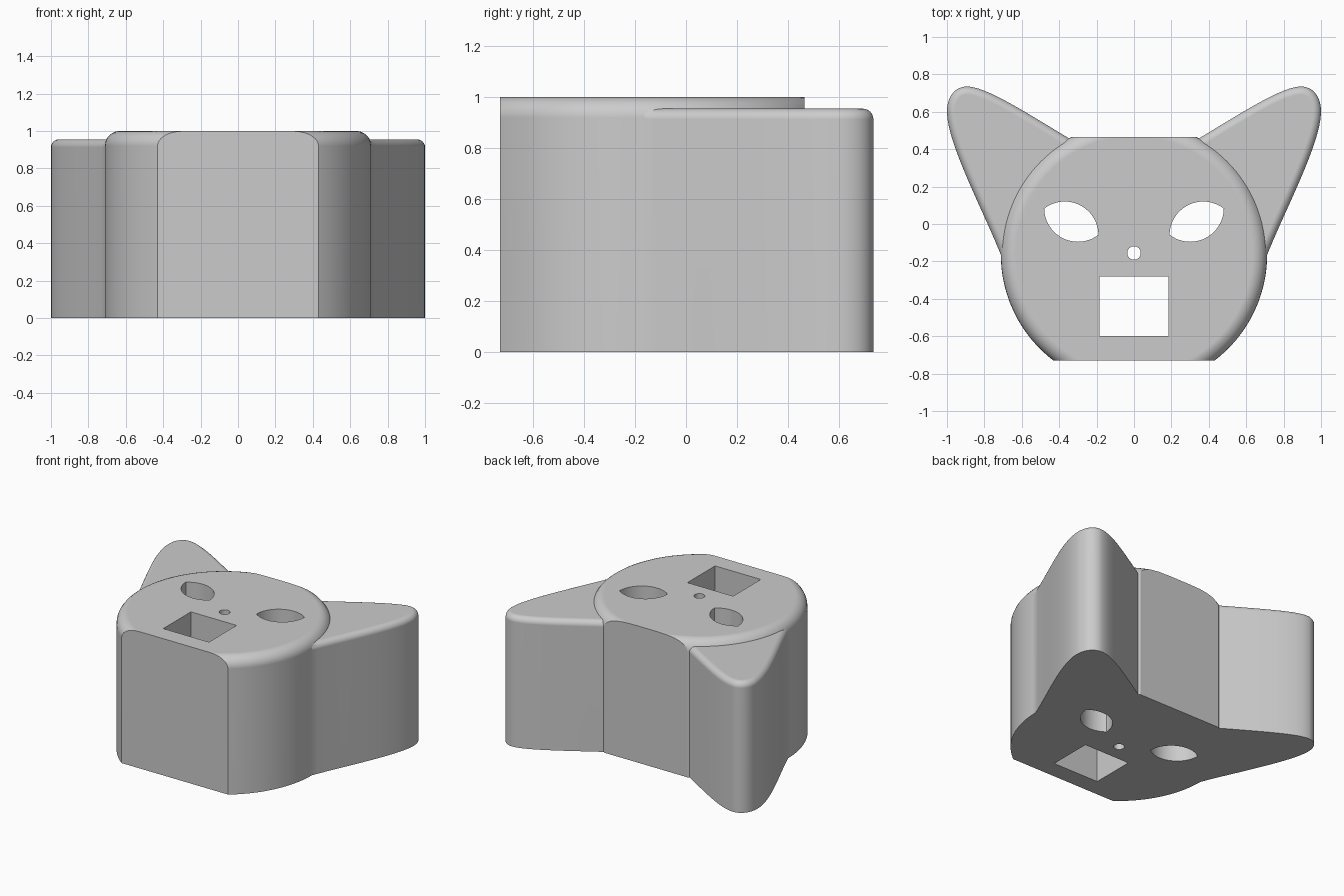
import bpy, bmesh
from math import cos, sin, radians
from mathutils import Vector
from mathutils.geometry import interpolate_bezier

old = bpy.data.objects.get("Cube")
if old:
    bpy.data.objects.remove(old, do_unlink=True)

grey = bpy.data.materials.new("plain grey")
grey.use_nodes = True
grey.diffuse_color = (0.6, 0.6, 0.6, 1)
grey.node_tree.nodes["Principled BSDF"].inputs["Base Color"].default_value = (0.6, 0.6, 0.6, 1)


def arc(cx, cy, r, start, end, steps):
    """Points along a circular arc, without the end point."""
    angles = [radians(start + (end - start) * i / steps) for i in range(steps)]
    return [(cx + r * cos(a), cy + r * sin(a)) for a in angles]


def prism(name, outline, bottom, top, round_top=0.0, cuts=()):
    """Extrude an outline upward, round its top rim, slice it flat across y."""
    bm = bmesh.new()
    base = bm.faces.new([bm.verts.new((x, y, bottom)) for x, y in outline])
    bmesh.ops.extrude_face_region(bm, geom=[base], use_keep_orig=True)
    bm.faces.ensure_lookup_table()
    lid = [f for f in bm.faces if len(f.verts) == len(outline) and f is not base][0]
    bmesh.ops.translate(bm, verts=lid.verts, vec=(0, 0, top - bottom))
    bmesh.ops.recalc_face_normals(bm, faces=bm.faces)
    if round_top:
        bmesh.ops.bevel(bm, geom=list(lid.edges), offset=round_top, segments=6,
                        profile=0.5, affect='EDGES')
    for y, side in cuts:
        res = bmesh.ops.bisect_plane(bm, geom=bm.verts[:] + bm.edges[:] + bm.faces[:],
                                     plane_co=(0, y, 0), plane_no=(0, side, 0),
                                     clear_outer=True)
        rim = [e for e in res["geom_cut"] if isinstance(e, bmesh.types.BMEdge)]
        bmesh.ops.contextual_create(bm, geom=rim)
    bmesh.ops.recalc_face_normals(bm, faces=bm.faces)
    mesh = bpy.data.meshes.new(name)
    bm.to_mesh(mesh)
    bm.free()
    mesh.materials.append(grey)
    obj = bpy.data.objects.new(name, mesh)
    bpy.context.collection.objects.link(obj)
    return obj


def mirrored(outline):
    return [(-x, y) for x, y in reversed(outline)]


# Head: round block with a soft top rim, sliced flat at chin and crown
head = prism("cat_head_block", arc(0, -0.163, 0.712, 0, 360, 128), 0, 1, 0.08,
             [(-0.73, -1), (0.465, 1)])

# Ears: curved outline whose inner end is buried in the head
curves = [[(0.33, 0.447), (0.6, 0.61), (0.8, 0.74), (0.9, 0.735)],
          [(0.9, 0.735), (0.96, 0.73), (1, 0.68), (1, 0.6)],
          [(1, 0.6), (1, 0.43), (0.8, 0.06), (0.71, -0.17)]]
ear = [(0.25, 0.4)]
for c in curves:
    ear += [(p.x, p.y) for p in interpolate_bezier(*[Vector(q) for q in c], 16)][:-1]
ear += [(0.71, -0.17), (0.66, -0.27), (0.5, -0.2)]
ears = [prism("left_ear", ear, 0, 0.955, 0.042),
        prism("right_ear", mirrored(ear), 0, 0.955, 0.042)]

# Holes: almond eyes, round nose and square mouth, right through the block
eye = arc(-0.37, -0.06, 0.18, 1, 128, 20) + arc(-0.3, 0.085, 0.18, 181, 308, 20)
mouth = [(-0.185, -0.6), (0.185, -0.6), (0.185, -0.28), (-0.185, -0.28)]
holes = [prism("right_eye_cutter", eye, -0.2, 1.2),
         prism("left_eye_cutter", mirrored(eye), -0.2, 1.2),
         prism("nose_cutter", arc(0, -0.155, 0.036, 0, 360, 32), -0.2, 1.2),
         prism("mouth_cutter", mouth, -0.2, 1.2)]

# Join the ears, cut the holes
for tools, op in ((ears, 'UNION'), (holes, 'DIFFERENCE')):
    for tool in tools:
        mod = head.modifiers.new(tool.name, 'BOOLEAN')
        mod.object, mod.operation, mod.solver = tool, op, 'EXACT'
        tool.hide_render = True
bpy.context.view_layer.update()
solid = bpy.data.meshes.new_from_object(
    head.evaluated_get(bpy.context.evaluated_depsgraph_get()))
head.modifiers.clear()
head.data = solid
for tool in ears + holes:
    bpy.data.objects.remove(tool, do_unlink=True)

# Smooth curved walls, crisp edges, flat faces kept flat
solid.shade_smooth()
solid.set_sharp_from_angle(angle=radians(30))
weighted = head.modifiers.new("flat faces", 'WEIGHTED_NORMAL')
weighted.keep_sharp = True
